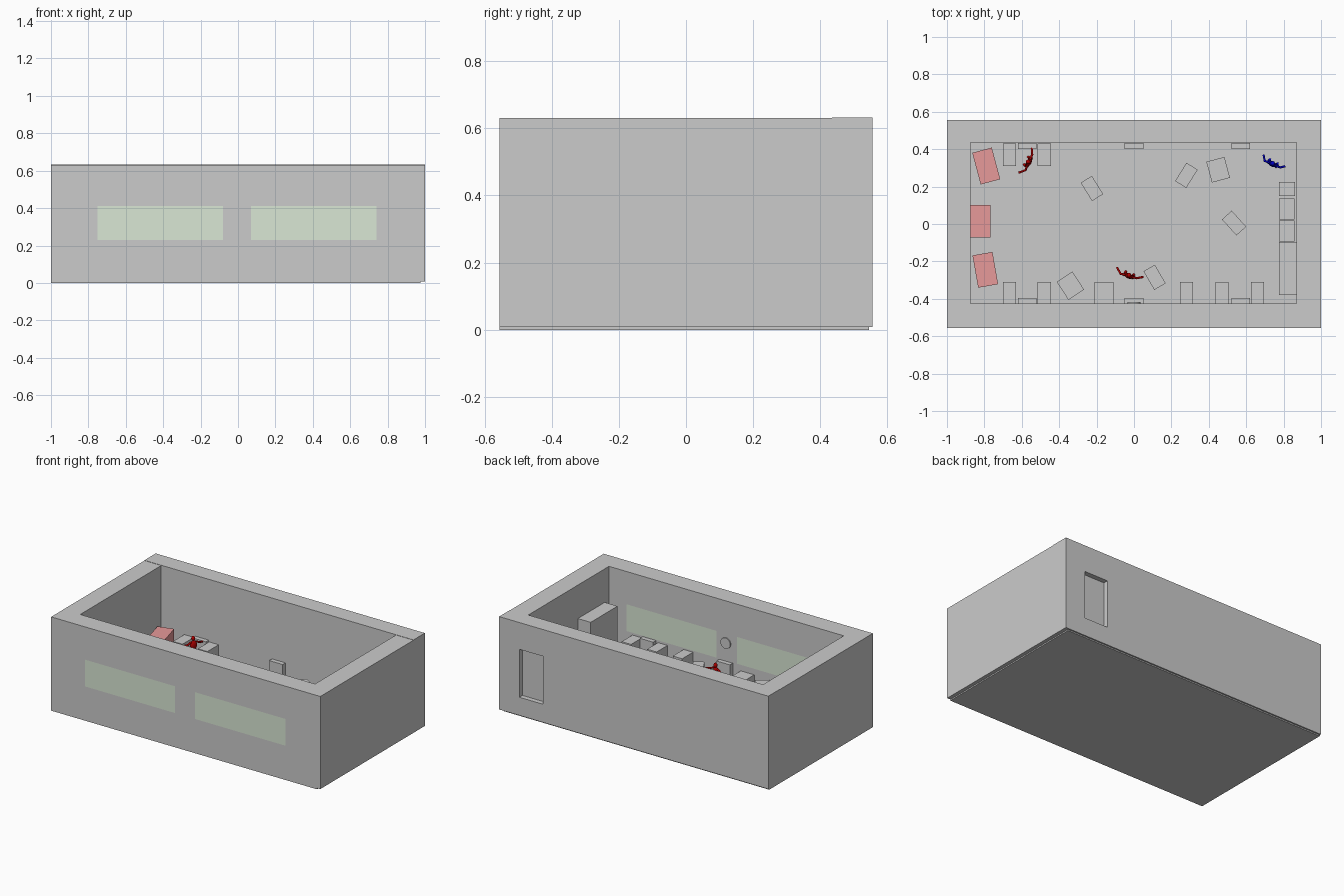
import bpy, math
from mathutils import Vector, Matrix

if "Cube" in bpy.data.objects:
    bpy.data.objects.remove(bpy.data.objects["Cube"])

FLOOR = 0.12


def material(name, rgb):
    m = bpy.data.materials.new(name)
    m.diffuse_color = (*rgb, 1)
    m.use_nodes = True
    m.node_tree.nodes["Principled BSDF"].inputs["Base Color"].default_value = m.diffuse_color
    return m


GREEN = material("pale_green_glass", (0.70, 0.80, 0.66))
PALE_RED = material("desk_red", (0.80, 0.32, 0.32))
DARK_RED = material("dark_red", (0.45, 0.0, 0.0))
BLUE = material("deep_blue", (0.0, 0.0, 0.6))


def box(name, x0, x1, y0, y1, z0, z1, rot=0, mat=None):
    bpy.ops.mesh.primitive_cube_add(
        size=1, location=((x0 + x1) / 2, (y0 + y1) / 2, (z0 + z1) / 2))
    o = bpy.context.object
    o.name = name
    o.data.transform(Matrix.Diagonal((x1 - x0, y1 - y0, z1 - z0, 1)))
    o.rotation_euler.z = math.radians(rot)
    if mat:
        o.data.materials.append(mat)
    return o


def block(name, x, y, w, d, top, rot=0, mat=None):
    return box(name, x - w / 2, x + w / 2, y - d / 2, y + d / 2, FLOOR, top, rot, mat)


def cut(target, *bounds):
    c = box("opening_cutter", *bounds)
    c.hide_render = True
    c.hide_viewport = True
    mod = target.modifiers.new("opening", "BOOLEAN")
    mod.object = c
    mod.solver = "EXACT"


# Shell: base plate, floor and four walls
box("base_plate", -1, 0.975, -0.555, 0.545, 0, 0.008)
box("floor", -0.875, 0.87, -0.425, 0.435, 0.008, FLOOR)
front = box("front_wall", -1, 1, -0.555, -0.425, 0.008, 0.63)
back = box("back_wall", -1, 1, 0.435, 0.555, 0.008, 0.632)
box("left_wall", -1, -0.875, -0.425, 0.435, 0.008, 0.63)
box("right_wall", 0.87, 1, -0.425, 0.435, 0.008, 0.63)

# Windows filling the front wall
for x0, x1 in ((-0.75, -0.08), (0.07, 0.74)):
    cut(front, x0, x1, -0.6, -0.38, 0.23, 0.41)
    box("window_glass", x0, x1, -0.555, -0.425, 0.23, 0.41, mat=GREEN)

# Recessed door in the back wall
cut(back, 0.674, 0.85, 0.40, 0.60, 0.13, 0.452)
box("door", 0.674, 0.85, 0.47, 0.522, 0.13, 0.452)

# Round clock on the front wall
bpy.ops.mesh.primitive_cylinder_add(
    vertices=32, radius=0.036, depth=0.008, location=(0, -0.421, 0.348),
    rotation=(math.pi / 2, 0, 0))
bpy.context.object.name = "wall_clock"
bpy.ops.object.shade_smooth_by_angle()

# Seats and side panels against the long walls
for x, w, top in ((-0.665, 0.07, 0.215), (-0.48, 0.07, 0.215), (-0.16, 0.10, 0.19),
                  (0.28, 0.07, 0.22), (0.47, 0.07, 0.215), (0.66, 0.07, 0.215)):
    block("front_row_seat", x, -0.367, w, 0.115, top)
for x in (-0.665, -0.48):
    block("back_row_seat", x, 0.37, 0.07, 0.12, 0.215)
for x in (-0.57, 0, 0.57):
    block("front_wall_panel", x, -0.41, 0.1, 0.03, 0.225)
    block("back_wall_panel", x, 0.417, 0.1, 0.03, 0.225)

# Loose furniture turned at various angles
for x, y, w, top, rot in ((-0.225, 0.19, 0.07, 0.215, 32), (0.28, 0.26, 0.07, 0.22, -32),
                          (0.45, 0.29, 0.10, 0.19, 15), (0.535, 0.005, 0.07, 0.215, 42),
                          (-0.34, -0.33, 0.10, 0.20, 33), (0.11, -0.285, 0.07, 0.22, 30)):
    block("loose_seat", x, y, w, 0.115, top, rot)

# Red desks at the left end
for x, y, rot in ((-0.79, 0.31, 15), (-0.82, 0.015, 0), (-0.795, -0.245, 10)):
    block("red_desk", x, y, 0.108, 0.175, 0.245, rot, PALE_RED)

# Cabinets along the right wall
box("tall_cabinet", 0.775, 0.87, -0.38, -0.095, FLOOR, 0.405)
box("low_cabinet", 0.775, 0.86, 0.15, 0.225, FLOOR, 0.21)
for y0, y1 in ((-0.093, 0.018), (0.023, 0.137)):
    box("cabinet_body", 0.778, 0.854, y0 + 0.003, y1 - 0.003, FLOOR, 0.235)
    box("cabinet_top", 0.775, 0.857, y0, y1, 0.235, 0.25)


def ball(name, pos, size, mat):
    bpy.ops.mesh.primitive_uv_sphere_add(segments=16, ring_count=10, radius=1, location=pos)
    o = bpy.context.object
    o.name = name
    o.scale = size
    o.data.materials.append(mat)
    bpy.ops.object.shade_smooth()
    return o


def limb(name, points, radius, mat):
    cu = bpy.data.curves.new(name, "CURVE")
    cu.dimensions = "3D"
    cu.bevel_depth = radius
    cu.bevel_resolution = 2
    cu.use_fill_caps = True
    sp = cu.splines.new("POLY")
    sp.points.add(len(points) - 1)
    for p, co in zip(sp.points, points):
        p.co = (*co, 1)
    cu.materials.append(mat)
    o = bpy.data.objects.new(name, cu)
    bpy.context.collection.objects.link(o)
    return o


# Small standing figures with arms spread out
def figure(x, y, rot, mat, span):
    parts = [ball("figure_head", (0, 0.004, 0.143), (0.012, 0.013, 0.016), mat),
             ball("figure_torso", (0, 0, 0.100), (0.023, 0.014, 0.031), mat),
             ball("figure_hips", (0, 0, 0.071), (0.019, 0.014, 0.014), mat),
             limb("figure_neck", [(0, 0, 0.12), (0, 0.003, 0.14)], 0.006, mat)]
    for s in (-1, 1):
        parts.append(limb("figure_arm", [(s * 0.015, 0, 0.122), (s * 0.045, s * 0.004, 0.108),
                                         (s * span, 0.022, 0.10)], 0.006, mat))
        parts.append(limb("figure_leg", [(s * 0.011, 0, 0.07), (s * 0.019, 0.006, 0.036),
                                         (s * 0.023, -0.002, 0.004)], 0.008, mat))
        parts.append(ball("figure_foot", (s * 0.023, 0.007, 0.005), (0.008, 0.016, 0.005), mat))
    place = Matrix.Translation((x, y, FLOOR)) @ Matrix.Rotation(math.radians(rot), 4, "Z")
    bpy.context.view_layer.update()
    for p in parts:
        p.matrix_world = place @ p.matrix_world


figure(-0.562, 0.33, 62, DARK_RED, 0.075)
figure(-0.028, -0.278, -20, DARK_RED, 0.075)
figure(0.74, 0.32, -28, BLUE, 0.065)
